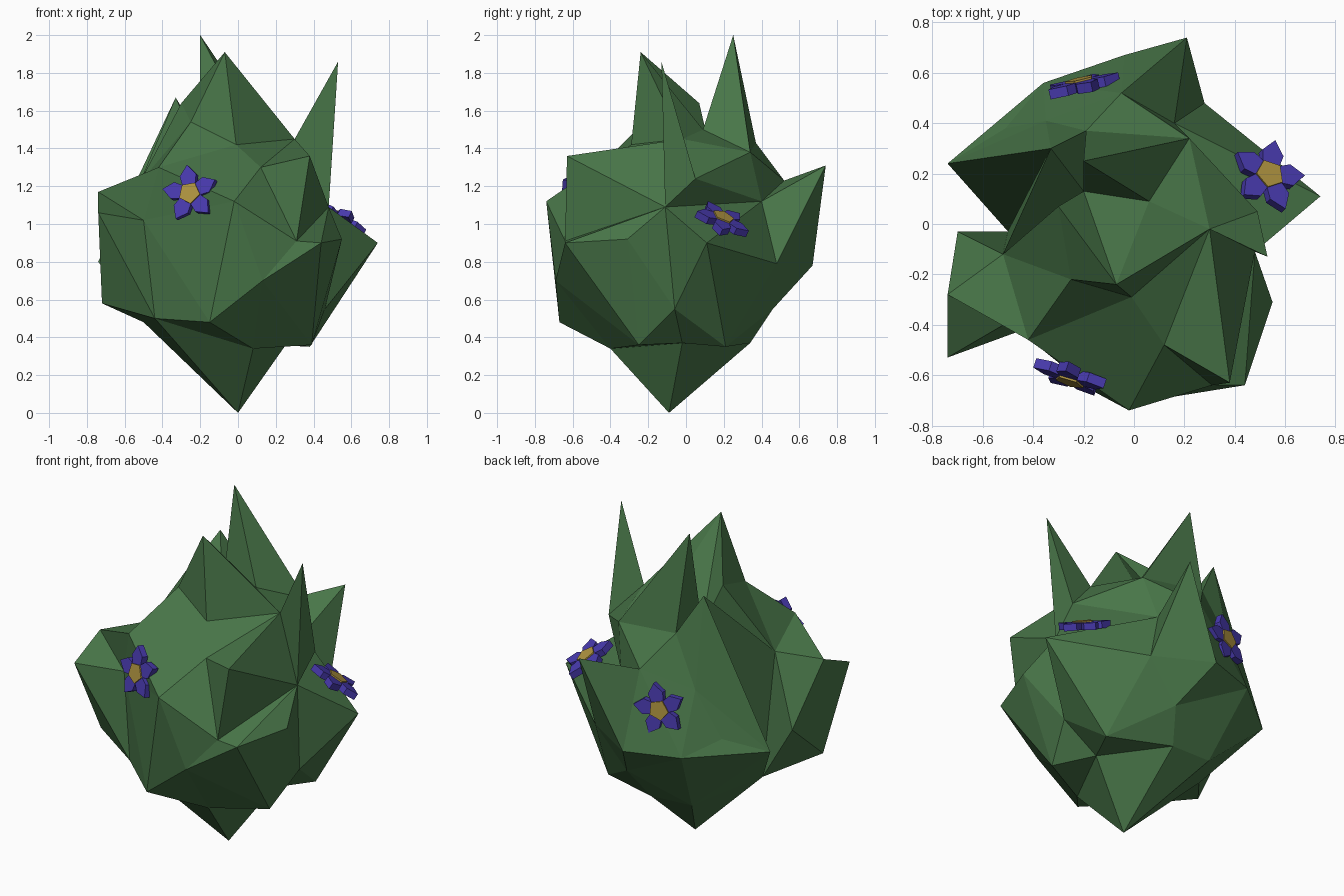
import bpy, bmesh, math
from mathutils import Vector, Matrix

if "Cube" in bpy.data.objects:
    bpy.data.objects.remove(bpy.data.objects["Cube"])


def material(name, rgb):
    m = bpy.data.materials.new(name)
    m.diffuse_color = (*rgb, 1)
    m.use_nodes = True
    m.node_tree.nodes["Principled BSDF"].inputs["Base Color"].default_value = m.diffuse_color
    return m


LEAF = material("leaf green", (0.065, 0.18, 0.065))
PETAL = material("petal violet", (0.065, 0.042, 0.42))
POLLEN = material("pollen yellow", (0.42, 0.29, 0.05))


def finish(bm, name, mat, matrix=Matrix.Identity(4)):
    bmesh.ops.recalc_face_normals(bm, faces=bm.faces[:])
    mesh = bpy.data.meshes.new(name)
    bm.to_mesh(mesh)
    bm.free()
    mesh.materials.append(mat)
    ob = bpy.data.objects.new(name, mesh)
    ob.matrix_world = matrix
    bpy.context.collection.objects.link(ob)
    return ob


# Corner points of the jagged bush, from the foot up to the spikes
POINTS = [
    (0, -.09, 0),
    # 1-11 underside
    (.08, -.40, .34), (.39, -.25, .36), (.38, .21, .35), (0, .34, .37),
    (.26, -.02, .37), (-.50, -.03, .48), (-.15, -.67, .48), (-.44, -.42, .50),
    (.46, -.06, .55), (-.72, -.30, .58), (.13, -.69, .70),
    # 12-21 waist
    (-.04, .67, .78), (-.36, .56, .78), (.28, .48, .79), (-.74, .24, .80),
    (-.70, -.03, .82), (-.51, .38, .87), (.74, .11, .90), (.44, -.64, .90),
    (.31, -.64, .91), (.55, -.31, .92),
    # 22-34 shoulders
    (-.50, -.39, 1.02), (-.74, -.53, 1.06), (.48, -.11, 1.09), (-.02, -.74, 1.12),
    (.16, .40, 1.12), (-.35, .41, 1.14), (-.74, -.28, 1.17), (-.52, -.12, 1.22),
    (-.05, .52, 1.23), (.12, -.48, 1.30), (-.42, -.46, 1.30), (.21, .74, 1.31),
    (.38, -.63, 1.36),
    # 35-44 crown and spikes
    (.22, .34, 1.38), (-.01, -.29, 1.42), (.30, -.02, 1.45), (.06, .09, 1.50),
    (-.25, -.22, 1.54), (-.30, .07, 1.64), (-.33, .30, 1.67), (.53, -.13, 1.86),
    (-.07, -.24, 1.91), (-.20, .25, 2.0),
    # 45-48 spike roots and back of the underside
    (.49, .05, 1.24), (-.19, .37, 1.43), (-.20, .13, 1.38), (.08, .46, .55),
    (-.27, .33, .38),
]
# Compass and height angles for leaning points that overhang their neighbours
LEAN = {15: (152, -4), 16: (196, -2), 22: (223, 18), 24: (-10, 20), 26: (62, 26),
        40: (175, 52), 42: (-1, 36), 44: (110, 57), 45: (8, 34)}
# Creases and valleys that must run between given points
CREASES = [(24, 26), (24, 45), (45, 26), (45, 35), (37, 45), (37, 35), (37, 24),
           (34, 24), (37, 34), (34, 20), (20, 24), (19, 24), (21, 24), (24, 18),
           (24, 9), (9, 18), (9, 21), (36, 37), (37, 31), (29, 6), (41, 6),
           (29, 47), (47, 41), (46, 41), (46, 47), (47, 38), (46, 35), (38, 35),
           (26, 30), (30, 35), (23, 10), (28, 23), (28, 16), (16, 10), (29, 16),
           (0, 1), (0, 5), (5, 1), (0, 4), (5, 4)]


def det(a, b, c):
    return a.co.cross(b.co).dot(c.co)


def crosses(a, b, p, q):
    if a in (p, q) or b in (p, q) or (a.co + b.co).dot(p.co + q.co) < 0:
        return False
    return det(p, q, a) * det(p, q, b) < 0 and det(a, b, p) * det(a, b, q) < 0


def crease(bm, p, q):
    # Turn the edges that cross p-q until p and q are joined
    queue = [e for e in bm.edges if crosses(*e.verts, p, q)]
    for _ in range(100):
        if not queue:
            return
        e = queue.pop(0)
        c, d = [v for f in e.link_faces for v in f.verts if v not in e.verts]
        new = bmesh.utils.edge_rotate(e, True) if crosses(*e.verts, c, d) else None
        if new is None:
            queue.append(e)
        elif crosses(*new.verts, p, q):
            queue.append(new)


def bush():
    # Skin the points by their direction on a sphere, then pull them to place
    bm = bmesh.new()
    verts = []
    for i, (x, y, z) in enumerate(POINTS):
        low = z if z < 1.1 else 1.1 + 0.35 * (z - 1.1)
        d = Vector((x, y, low - 0.85)).normalized()
        if i in LEAN:
            az, el = map(math.radians, LEAN[i])
            d = Vector((math.cos(az) * math.cos(el), math.sin(az) * math.cos(el), math.sin(el)))
        verts.append(bm.verts.new(d))
    bmesh.ops.convex_hull(bm, input=verts)
    bmesh.ops.triangulate(bm, faces=bm.faces[:])
    bmesh.ops.recalc_face_normals(bm, faces=bm.faces[:])
    for a, b in CREASES:
        crease(bm, verts[a], verts[b])
    for v, p in zip(verts, POINTS):
        v.co = p
    finish(bm, "bush", LEAF)


def prism(bm, outline, z0, z1):
    low = [bm.verts.new((x, y, z0)) for x, y in outline]
    top = [bm.verts.new((x, y, z1)) for x, y in outline]
    bm.faces.new(low[::-1])
    bm.faces.new(top)
    n = len(outline)
    for i in range(n):
        j = (i + 1) % n
        bm.faces.new((low[i], low[j], top[j], top[i]))


def polar(r, deg):
    a = math.radians(deg)
    return r * math.cos(a), r * math.sin(a)


def flower(label, centre, normal, turn):
    # Five pointed petals round a five-sided middle
    mat = Vector(normal).to_track_quat('Z', 'Y').to_matrix().to_4x4()
    mat = Matrix.Translation(centre) @ mat
    bm = bmesh.new()
    for i in range(5):
        a = turn + 72 * i
        prism(bm, [polar(.02, a), polar(.062, a - 36), polar(.108, a - 25),
                   polar(.155, a), polar(.108, a + 25), polar(.062, a + 36)], -.02, .02)
    finish(bm, label + "_flower_petals", PETAL, mat)
    bm = bmesh.new()
    prism(bm, [polar(.06, turn + 36 + 72 * i) for i in range(5)], -.02, .028)
    finish(bm, label + "_flower_middle", POLLEN, mat)


bush()
flower("front", (-.25, -.605, 1.16), (-.31, -.92, .22), 100)
flower("right", (.53, .19, 1.02), (.40, .38, .83), 86)
flower("back", (-.21, .55, 1.04), (-.21, .96, .10), 105)
